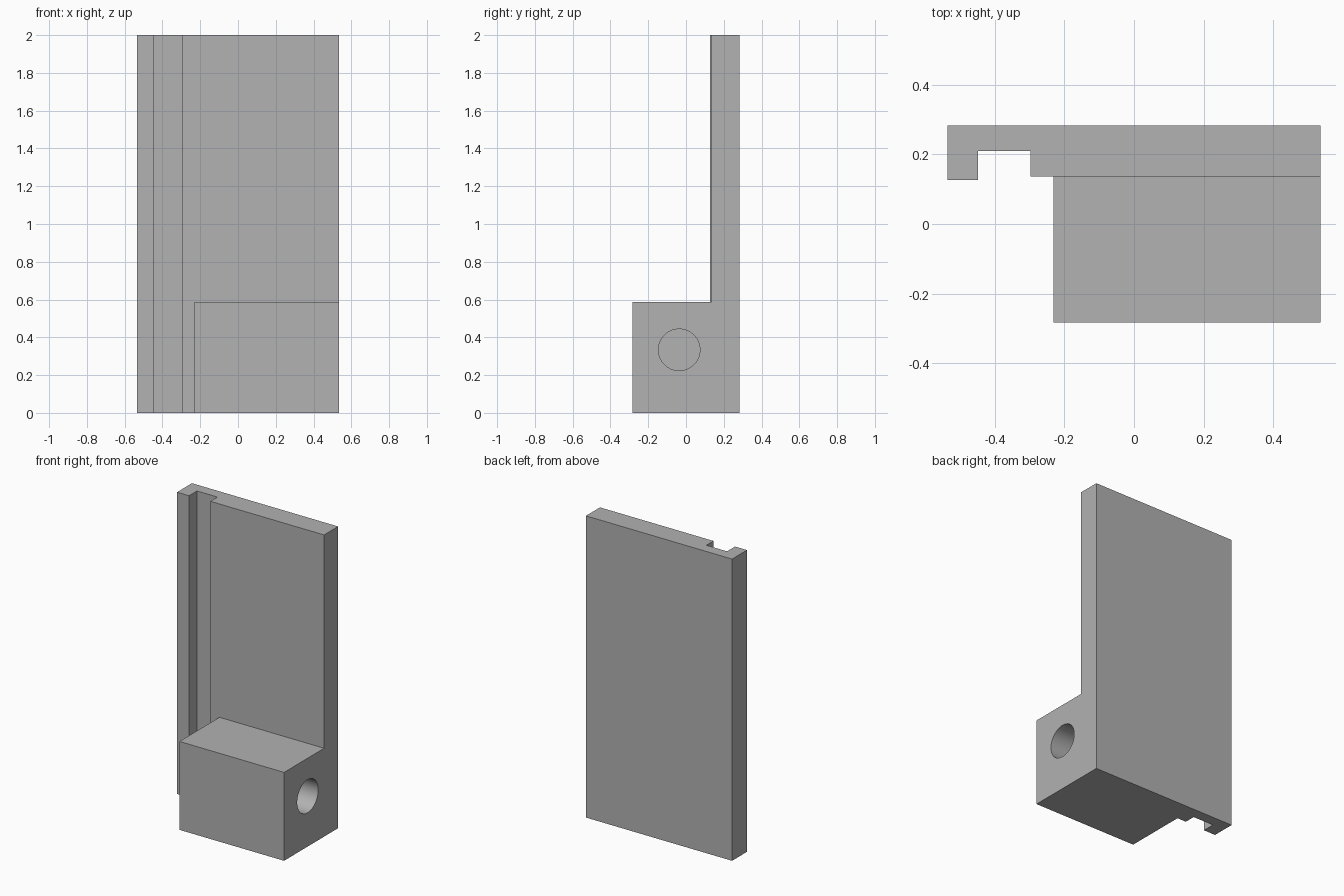
import bpy
import bmesh
import math

if "Cube" in bpy.data.objects:
    bpy.data.objects.remove(bpy.data.objects["Cube"], do_unlink=True)

X, Y, HEIGHT = 0.536, 0.283, 2.0

gray = bpy.data.materials.new("plain_gray")
gray.use_nodes = True
gray.diffuse_color = (0.445, 0.445, 0.445, 1)
gray.node_tree.nodes["Principled BSDF"].inputs["Base Color"].default_value = gray.diffuse_color


def prism(name, outline, height):
    """Extrude an xy outline upward from the ground."""
    bm = bmesh.new()
    base = bm.faces.new([bm.verts.new((x, y, 0)) for x, y in outline])
    top = bmesh.ops.extrude_face_region(bm, geom=[base])["geom"]
    bmesh.ops.translate(bm, vec=(0, 0, height),
                        verts=[v for v in top if isinstance(v, bmesh.types.BMVert)])
    bmesh.ops.recalc_face_normals(bm, faces=bm.faces)
    mesh = bpy.data.meshes.new(name)
    bm.to_mesh(mesh)
    bm.free()
    mesh.materials.append(gray)
    obj = bpy.data.objects.new(name, mesh)
    bpy.context.collection.objects.link(obj)
    return obj


def combine(target, tool, operation):
    """Apply a boolean and discard the tool object."""
    mod = target.modifiers.new(operation.title(), "BOOLEAN")
    mod.operation = operation
    mod.solver = "EXACT"
    mod.object = tool
    bpy.ops.object.select_all(action="DESELECT")
    bpy.context.view_layer.objects.active = target
    target.select_set(True)
    bpy.ops.object.modifier_apply(modifier=mod.name)
    bpy.data.objects.remove(tool, do_unlink=True)


# Tall plate with a lip and a full-height groove along one edge
body = prism("grooved_plate_with_block", [
    (-X, Y), (-X, 0.127), (-0.448, 0.127), (-0.448, 0.21),
    (-0.297, 0.21), (-0.297, 0.136), (X, 0.136), (X, Y)], HEIGHT)

# Foot block, let into the plate and joined to it
block = prism("foot_block", [(-0.231, -Y), (X, -Y), (X, 0.2), (-0.231, 0.2)], 0.586)
combine(body, block, "UNION")

# Blind round hole in the side of the block
depth = 0.5
bpy.ops.mesh.primitive_cylinder_add(
    vertices=64, radius=0.11, depth=2 * depth,
    location=(X, -0.036, 0.334), rotation=(0, math.pi / 2, 0))
hole = bpy.context.object
hole.data.materials.append(gray)
combine(body, hole, "DIFFERENCE")

# Merge coplanar faces and smooth the hole wall
bm = bmesh.new()
bm.from_mesh(body.data)
bmesh.ops.dissolve_limit(bm, angle_limit=math.radians(1), verts=bm.verts, edges=bm.edges)
bm.to_mesh(body.data)
bm.free()
bpy.ops.object.shade_smooth_by_angle(angle=math.radians(30))
